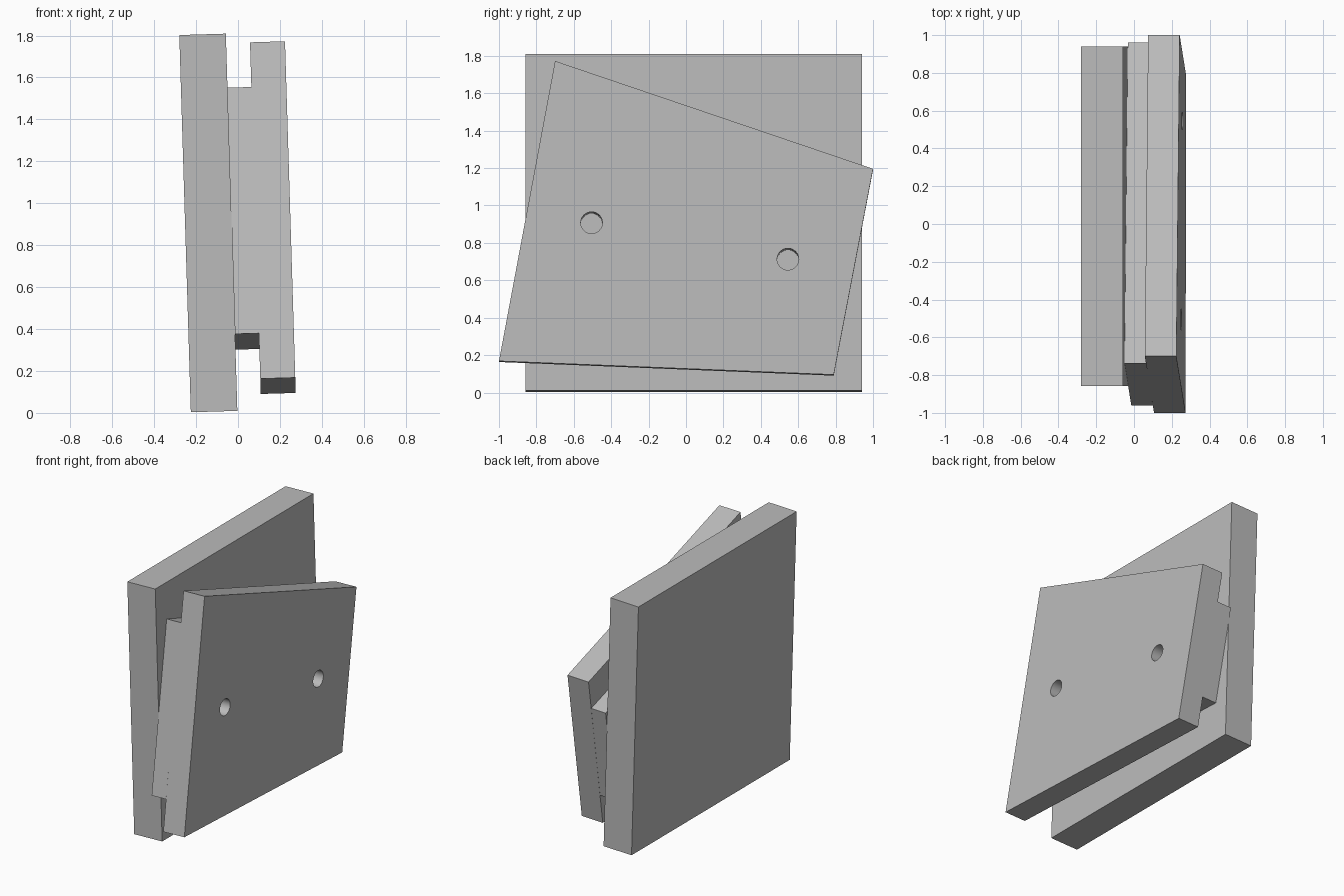
import bpy
import bmesh
import math
from mathutils import Matrix, Vector

cube = bpy.data.objects.get("Cube")
if cube:
    bpy.data.objects.remove(cube, do_unlink=True)

# One plain grey for every part
grey = bpy.data.materials.new("plain grey")
grey.use_nodes = True
colour = (0.5, 0.5, 0.5, 1)
grey.diffuse_color = colour
grey.node_tree.nodes["Principled BSDF"].inputs["Base Color"].default_value = colour

# The whole stack leans slightly sideways
LEAN = Matrix.Translation((-0.225, 0, 0.003)) @ Matrix.Rotation(math.radians(-1.75), 4, "Y")


def make_slab(name, outline, x0, x1):
    """Extrude a (y, z) outline from x0 to x1."""
    bm = bmesh.new()
    face = bm.faces.new([bm.verts.new((x0, y, z)) for y, z in outline])
    ext = bmesh.ops.extrude_face_region(bm, geom=[face])
    moved = [v for v in ext["geom"] if isinstance(v, bmesh.types.BMVert)]
    bmesh.ops.translate(bm, verts=moved, vec=Vector((x1 - x0, 0, 0)))
    bmesh.ops.recalc_face_normals(bm, faces=bm.faces)
    mesh = bpy.data.meshes.new(name)
    bm.to_mesh(mesh)
    bm.free()
    mesh.materials.append(grey)
    obj = bpy.data.objects.new(name, mesh)
    bpy.context.collection.objects.link(obj)
    obj.matrix_world = LEAN
    return obj


def circle(y, z, r, n=32):
    return [(y + r * math.cos(math.tau * i / n), z + r * math.sin(math.tau * i / n))
            for i in range(n)]


# Layer boundaries across the stack
BACK, MID, STEP, FRONT = 0, 0.222, 0.336, 0.503

make_slab("square_block", [(-0.857, 0), (0.94, 0), (0.94, 1.8), (-0.857, 1.8)], BACK, MID)
tongue = make_slab("inner_tongue",
                   [(-0.96, 0.367), (0.83, 0.292), (0.96, 0.972), (-0.738, 1.542)], MID, STEP)
plate = make_slab("outer_plate",
                  [(-1, 0.15), (0.79, 0.077), (1, 1.178), (-0.7, 1.755)], STEP, FRONT)

# Two round holes through the plate and the tongue
for y, z in ((-0.505, 0.89), (0.545, 0.695)):
    cutter = make_slab("hole_cutter", circle(y, z, 0.058), MID - 0.05, FRONT + 0.1)
    cutter.hide_render = True
    for part in (tongue, plate):
        cut = part.modifiers.new("hole", "BOOLEAN")
        cut.operation = "DIFFERENCE"
        cut.solver = "EXACT"
        cut.object = cutter
        bpy.context.view_layer.objects.active = part
        bpy.ops.object.modifier_apply(modifier=cut.name)
    bpy.data.objects.remove(cutter, do_unlink=True)

# Smooth hole walls, crisp edges
bpy.ops.object.select_all(action="DESELECT")
for part in (tongue, plate):
    part.select_set(True)
bpy.ops.object.shade_smooth_by_angle(angle=math.radians(30))
